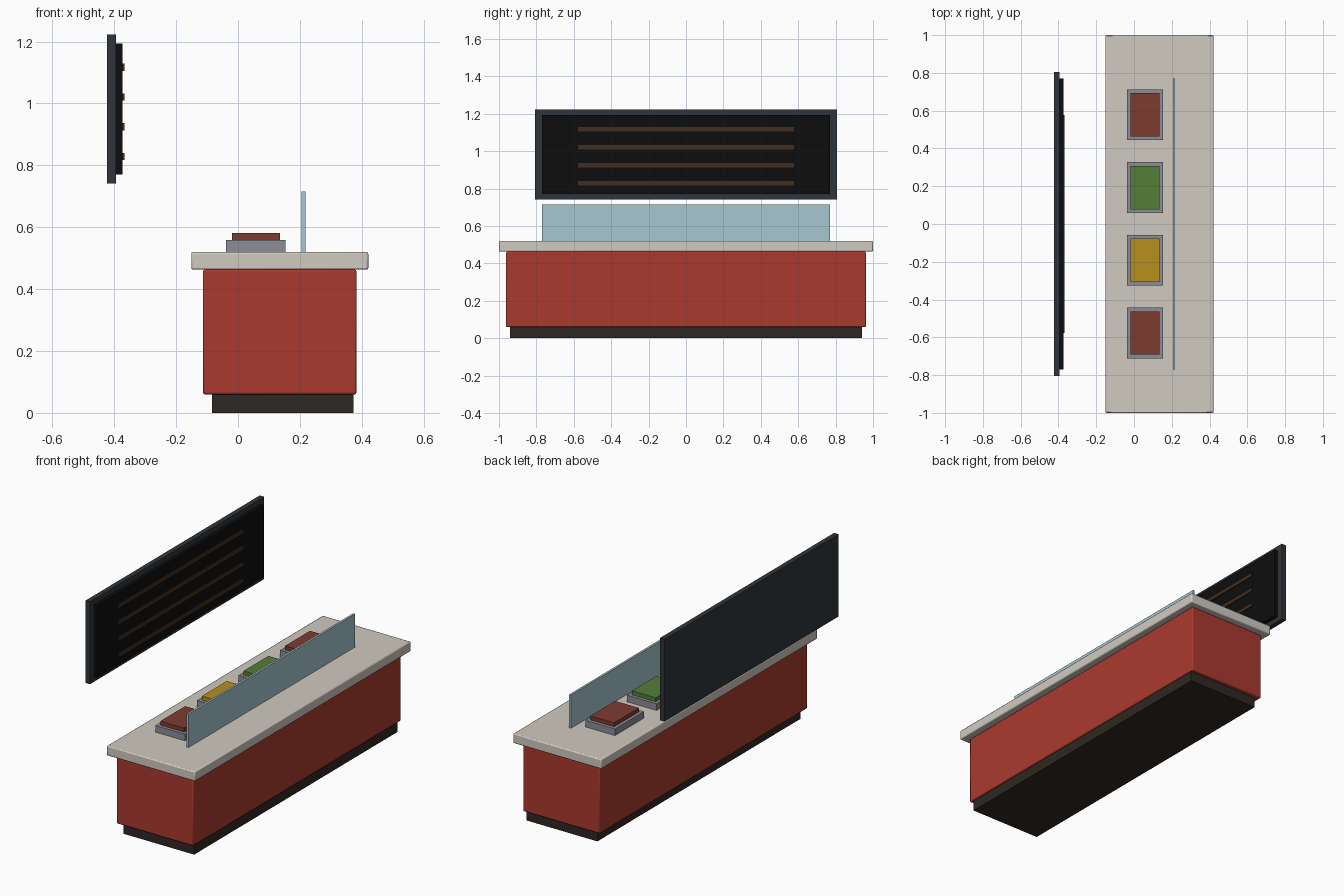
import bpy

if "Cube" in bpy.data.objects:
    bpy.data.objects.remove(bpy.data.objects["Cube"])


def material(name, rgb):
    m = bpy.data.materials.new(name)
    m.diffuse_color = (*rgb, 1)
    m.use_nodes = True
    m.node_tree.nodes["Principled BSDF"].inputs["Base Color"].default_value = m.diffuse_color
    return m


def box(name, x, y, z, mat, bevel=0):
    """Box spanning the (min, max) ranges, with optional rounded edges."""
    r = (x, y, z)
    bpy.ops.mesh.primitive_cube_add(size=1, location=[(a + b) / 2 for a, b in r])
    o = bpy.context.object
    o.name = name
    o.scale = [b - a for a, b in r]
    bpy.ops.object.transform_apply(location=False, rotation=False, scale=True)
    o.data.materials.append(mat)
    if bevel:
        mod = o.modifiers.new("bevel", "BEVEL")
        mod.width = bevel
        mod.segments = 2
        bpy.ops.object.shade_smooth_by_angle()
    return o


red = material("red_paint", (0.40, 0.042, 0.028))
dark = material("dark_base", (0.028, 0.021, 0.016))
stone = material("stone", (0.63, 0.59, 0.53))
steel = material("steel", (0.26, 0.27, 0.30))
glass = material("glass", (0.39, 0.57, 0.63))
frame = material("frame", (0.03, 0.036, 0.042))
black = material("black_panel", (0.004, 0.004, 0.004))
wood = material("brown_line", (0.05, 0.028, 0.014))
meat = material("meat", (0.21, 0.043, 0.028))
corn = material("corn", (0.48, 0.28, 0.013))
greens = material("greens", (0.09, 0.21, 0.04))

# Counter
box("plinth", (-0.084, 0.374), (-0.94, 0.94), (0, 0.06), dark)
box("counter_body", (-0.113, 0.383), (-0.962, 0.962), (0.06, 0.463), red, 0.006)
box("countertop", (-0.151, 0.421), (-1, 1), (0.463, 0.52), stone, 0.006)

# Sneeze guard
box("glass_guard", (0.206, 0.218), (-0.77, 0.77), (0.518, 0.715), glass)

# Food trays
for i, food in enumerate((meat, corn, greens, meat)):
    y = -0.577 + i * 0.385
    box(f"tray_{i + 1}", (-0.038, 0.154), (y - 0.134, y + 0.134), (0.518, 0.559), steel)
    box(f"food_{i + 1}", (-0.019, 0.135), (y - 0.115, y + 0.115), (0.555, 0.582), food)

# Hanging menu board with raised lines
box("board_frame", (-0.424, -0.395), (-0.806, 0.806), (0.741, 1.223), frame)
box("board_panel", (-0.397, -0.374), (-0.77, 0.77), (0.77, 1.194), black)
for i in range(4):
    z = 0.829 + i * 0.096
    box(f"board_line_{i + 1}", (-0.376, -0.367), (-0.578, 0.578), (z - 0.0115, z + 0.0115), wood)
